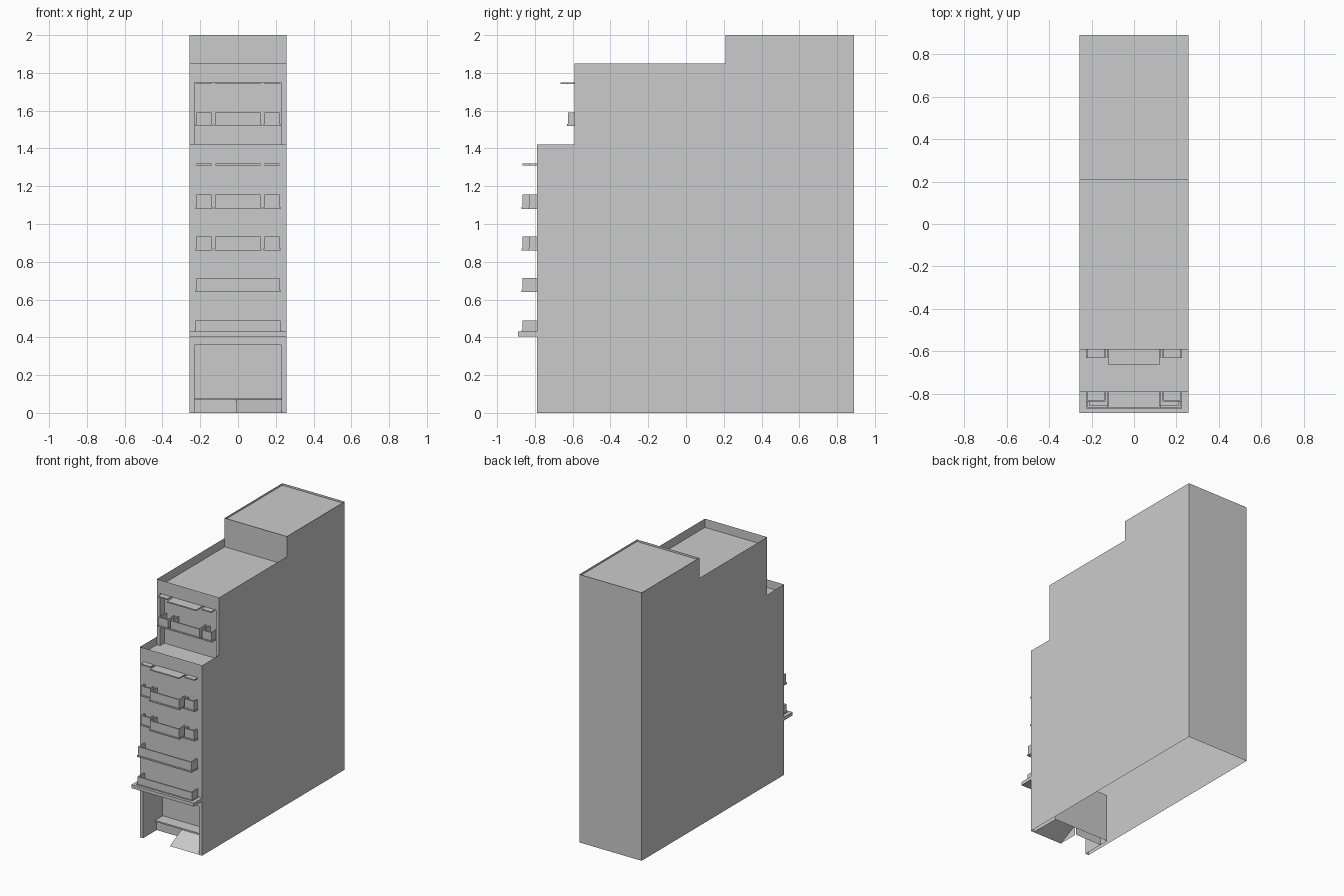
import bpy
from mathutils import Vector

if "Cube" in bpy.data.objects:
    bpy.data.objects.remove(bpy.data.objects["Cube"])

W = 0.257          # half width of the tower
IN = 0.23          # half width of front recesses
FRONT, SETBACK, STEP, BACK = -0.79, -0.59, 0.21, 0.89
TERRACE, MID, TOP = 1.42, 1.85, 2.0


def mesh(name, verts, faces):
    me = bpy.data.meshes.new(name)
    me.from_pydata(verts, [], faces)
    me.update()
    ob = bpy.data.objects.new(name, me)
    bpy.context.collection.objects.link(ob)
    return ob


def sheet(name, polys):
    """Single-skin panels; each entry is (corner points, facing direction)."""
    verts, faces = [], []
    for pts, facing in polys:
        pts = [Vector(p) for p in pts]
        n = Vector((0, 0, 0))
        for a, b in zip(pts, pts[1:] + pts[:1]):
            n += a.cross(b)
        if n.dot(Vector(facing)) < 0:
            pts.reverse()
        faces.append(list(range(len(verts), len(verts) + len(pts))))
        verts += pts
    return mesh(name, verts, faces)


def wall(y, x0, x1, z0, z1, d=-1):
    return ([(x0, y, z0), (x1, y, z0), (x1, y, z1), (x0, y, z1)], (0, d, 0))


def floor(x, y0, y1, z, d=1):
    return ([(-x, y0, z), (x, y0, z), (x, y1, z), (-x, y1, z)], (0, 0, d))


def jamb(x, y0, y1, z0, z1):
    return ([(x, y0, z0), (x, y1, z0), (x, y1, z1), (x, y0, z1)], (-x, 0, 0))


def boxes(name, items):
    """Several axis-aligned boxes (x0, x1, y0, y1, z0, z1) in one object."""
    verts, faces = [], []
    for x0, x1, y0, y1, z0, z1 in items:
        o = len(verts)
        verts += [(x, y, z) for z in (z0, z1) for x, y in
                  ((x0, y0), (x1, y0), (x1, y1), (x0, y1))]
        for f in ((3, 2, 1, 0), (4, 5, 6, 7), (0, 1, 5, 4),
                  (1, 2, 6, 5), (2, 3, 7, 6), (3, 0, 4, 7)):
            faces.append([o + i for i in f])
    return mesh(name, verts, faces)


def alcove(name, y, depth, z0, z1):
    b = y + depth
    sheet(name, [wall(b, -IN, IN, z0, z1), jamb(-IN, y, b, z0, z1),
                 jamb(IN, y, b, z0, z1), floor(IN, y, b, z1, -1)])


def balcony(name, x0, x1, wall_y, front_y, z0, z1):
    """Slab with slightly projecting lip, front parapet and two side parapets."""
    t, lip = 0.01, 0.005
    boxes(name, [(x0 - lip, x1 + lip, front_y - lip, wall_y, z0, z0 + t),
                 (x0, x1, front_y, front_y + t, z0 + t, z1),
                 (x0, x0 + t, front_y + t, wall_y, z0 + t, z1),
                 (x1 - t, x1, front_y + t, wall_y, z0 + t, z1)])


# Stepped side walls and back wall
profile = [(FRONT, 0), (BACK, 0), (BACK, TOP), (STEP, TOP), (STEP, MID),
           (SETBACK, MID), (SETBACK, TERRACE), (FRONT, TERRACE)]
sheet("side_and_back_walls",
      [([(s * W, y, z) for y, z in profile], (s, 0, 0)) for s in (-1, 1)]
      + [wall(BACK, -W, W, 0, TOP, 1)])

# Roofs sunk behind thin parapets
ROOF, DECK = 1.785, 1.36
sheet("top_roof", [floor(W, STEP, BACK, TOP - 0.015)])
sheet("middle_roof", [floor(W, SETBACK, STEP, ROOF)])
sheet("terrace_floor", [floor(W, FRONT, SETBACK + 0.05, DECK)])
sheet("roof_step_wall", [wall(STEP, -W, W, ROOF, TOP)])

# Front walls around their openings
for name, y, z0, hole, z1 in (("lower_front", FRONT, 0, 0.36, TERRACE),
                              ("upper_front", SETBACK, DECK, 1.75, MID)):
    sheet(name, [wall(y, -W, -IN, z0, hole), wall(y, IN, W, z0, hole),
                 wall(y, -W, W, hole, z1)])
alcove("entrance_recess", FRONT, 0.23, 0, 0.36)
alcove("terrace_recess", SETBACK, 0.05, DECK, 1.75)

# Entrance landing, riser and ramp
boxes("entrance_landing", [(-IN, IN, -0.65, -0.56, 0.07, 0.08)])
sheet("entrance_riser", [wall(-0.63, -IN, -0.01, 0, 0.07)])
sheet("entrance_ramp", [
    ([(-0.01, FRONT, 0), (IN, FRONT, 0), (IN, -0.64, 0.075), (-0.01, -0.64, 0.075)], (0, -1, 1)),
    ([(-0.01, FRONT, 0), (-0.01, -0.64, 0), (-0.01, -0.64, 0.075)], (-1, 0, 0))])

# Canopy over the entrance
boxes("entrance_canopy", [(-W, W, -0.89, FRONT, 0.405, 0.43)])

# Full-width balconies on the low storeys
balcony("first_balcony", -0.225, 0.225, FRONT, -0.865, 0.425, 0.49)
balcony("second_balcony", -0.22, 0.22, FRONT, -0.865, 0.64, 0.715)

# Split balconies: a deep middle bay between two shallow side bays
BAYS = (("left", -0.22, -0.14, 0.04), ("middle", -0.12, 0.12, 0.075),
        ("right", 0.14, 0.22, 0.04))
for storey, z in (("third", 0.86), ("fourth", 1.08)):
    for bay, x0, x1, d in BAYS:
        balcony(f"{storey}_balcony_{bay}", x0, x1, FRONT, FRONT - d, z, z + 0.075)

# Terrace-level balconies standing in the recess
for bay, x0, x1, d in BAYS:
    balcony(f"terrace_balcony_{bay}", x0, x1, SETBACK + 0.05, SETBACK - 0.035, 1.52, 1.59)

# Thin shade slabs above the balcony stacks
for name, y, back, z in (("lower_shade", FRONT, 0, 1.31), ("upper_shade", SETBACK, 0.05, 1.74)):
    boxes(name, [(x0, x1, y - d, y + back, z, z + 0.009) for _, x0, x1, d in BAYS])
